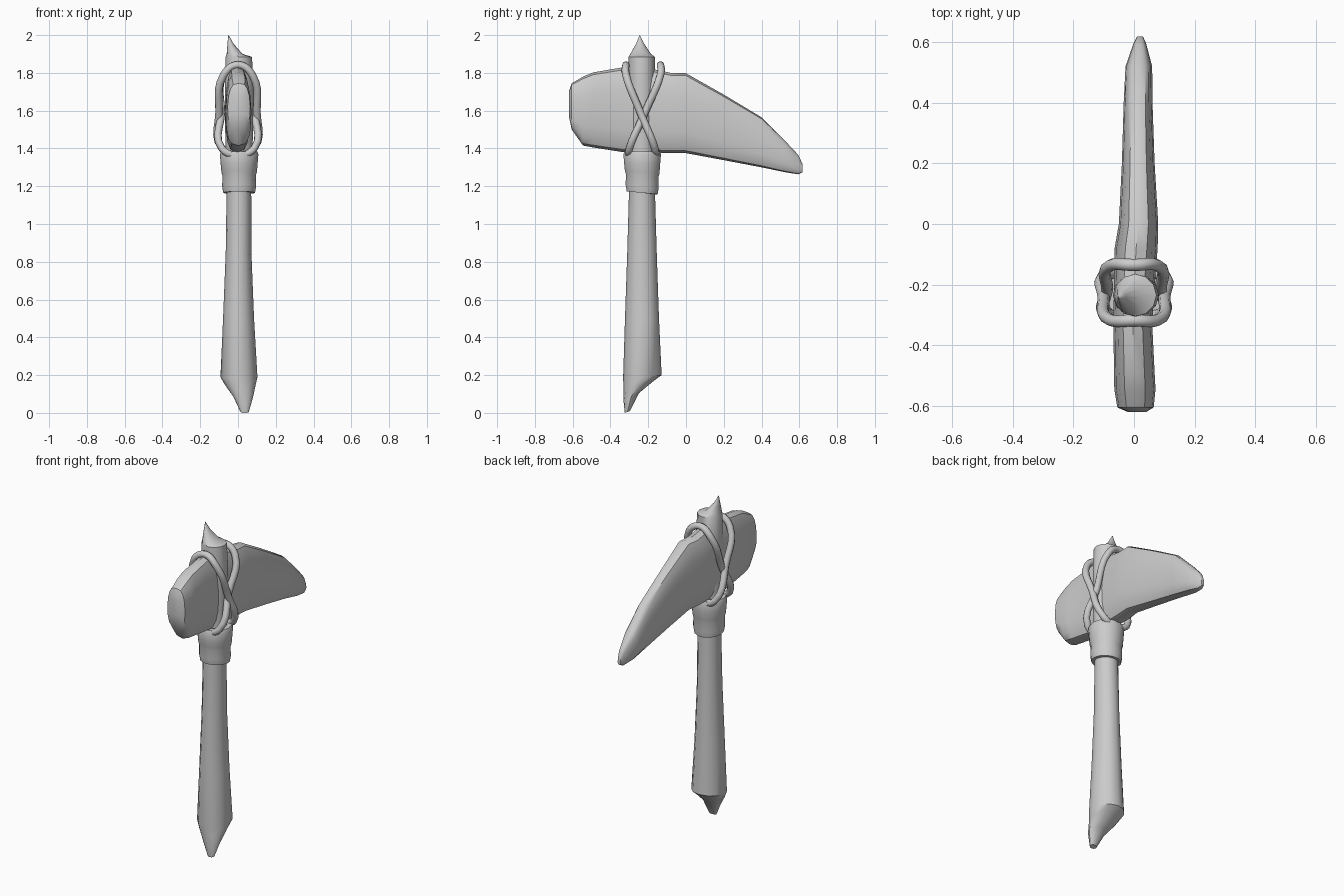
import bpy, bmesh, math

if "Cube" in bpy.data.objects:
    bpy.data.objects.remove(bpy.data.objects["Cube"])


def finish(ob, angle):
    bpy.ops.object.select_all(action='DESELECT')
    ob.select_set(True)
    bpy.context.view_layer.objects.active = ob
    bpy.ops.object.shade_smooth_by_angle(angle=math.radians(angle))


def loft(name, rings, angle=40):
    """Skin a list of equal-length point rings and cap both ends."""
    bm = bmesh.new()
    rows = [[bm.verts.new(p) for p in r] for r in rings]
    n = len(rows[0])
    for a, b in zip(rows, rows[1:]):
        for i in range(n):
            j = (i + 1) % n
            bm.faces.new((a[i], a[j], b[j], b[i]))
    bm.faces.new(rows[0][::-1])
    bm.faces.new(rows[-1])
    bmesh.ops.recalc_face_normals(bm, faces=bm.faces)
    me = bpy.data.meshes.new(name)
    bm.to_mesh(me)
    bm.free()
    ob = bpy.data.objects.new(name, me)
    bpy.context.collection.objects.link(ob)
    finish(ob, angle)
    return ob


def z_ring(cx, cy, z, rx, ry, tilt=0.0, n=12):
    """Horizontal ellipse, tilted so +y rises by tilt."""
    angs = [2 * math.pi * i / n for i in range(n)]
    return [(cx + rx * math.cos(a), cy + ry * math.sin(a), z + tilt * math.sin(a)) for a in angs]


# Handle: splintered foot, tapering shaft, off-centre broken spike on top
handle = [
    (0.035, -0.310, 0.005, 0.022, 0.014, 0.005),
    (0.028, -0.290, 0.085, 0.052, 0.041, 0.02),
    (0.012, -0.250, 0.150, 0.082, 0.080, 0.02),
    (0.005, -0.231, 0.190, 0.098, 0.102, 0.01),
    (0.003, -0.233, 0.50, 0.082, 0.090, 0),
    (0.003, -0.233, 0.85, 0.068, 0.078, 0),
    (0.005, -0.233, 1.20, 0.065, 0.068, 0),
    (0.006, -0.235, 1.50, 0.074, 0.069, 0),
    (0.006, -0.235, 1.75, 0.076, 0.071, 0),
    (0.004, -0.235, 1.885, 0.070, 0.070, 0),
    (-0.018, -0.240, 1.90, 0.042, 0.055, 0),
    (-0.040, -0.243, 1.955, 0.016, 0.021, 0),
    (-0.050, -0.245, 2.0, 0.001, 0.001, 0),
]
loft("handle", [z_ring(*r) for r in handle])

# Wrapped binding collar below the head
collar = [
    (0.07, 1.165), (0.084, 1.165), (0.090, 1.20), (0.088, 1.255), (0.094, 1.275),
    (0.098, 1.32), (0.102, 1.37), (0.095, 1.385), (0.07, 1.385),
]
loft("binding_collar", [z_ring(0.006, -0.232, z, r, r, -0.008 if z < 1.3 else 0, 14)
                        for r, z in collar])


def head_ring(y, z0, z1, x0, x1, n=16):
    """Upright rounded slab section, slightly thinner towards its top."""
    pts = []
    for i in range(n):
        a = 2 * math.pi * i / n
        c, s = math.cos(a), math.sin(a)
        u = math.copysign(abs(c) ** 0.6, c) * (1 - 0.12 * max(s, 0))
        v = math.copysign(abs(s) ** 0.8, s)
        pts.append(((x0 + x1) / 2 + u * (x1 - x0) / 2, y, (z0 + z1) / 2 + v * (z1 - z0) / 2))
    return pts


# Stone head: blunt poll at the front, long drooping point at the back
head = [
    (-0.620, 1.57, 1.70, -0.02, 0.04),
    (-0.605, 1.50, 1.745, -0.055, 0.065),
    (-0.545, 1.415, 1.78, -0.065, 0.071),
    (-0.490, 1.405, 1.803, -0.066, 0.068),
    (-0.330, 1.38, 1.83, -0.068, 0.060),
    (-0.200, 1.38, 1.825, -0.066, 0.068),
    (-0.080, 1.375, 1.80, -0.064, 0.078),
    (0.0, 1.375, 1.798, -0.050, 0.080),
    (0.20, 1.338, 1.685, -0.040, 0.068),
    (0.40, 1.30, 1.565, -0.034, 0.061),
    (0.52, 1.275, 1.445, -0.028, 0.060),
    (0.595, 1.263, 1.365, -0.002, 0.040),
    (0.618, 1.275, 1.315, 0.010, 0.030),
]
loft("stone_head", [head_ring(*r) for r in head])


def strap(name, top_y, low_y, side):
    """Closed cord over the head on one side of the handle and under it on the other."""
    mid = (top_y + low_y) / 2
    half = [(0.075, top_y, 1.79), (side, mid, 1.59), (0.085, low_y, 1.40)]
    pts = [(0.0, top_y, 1.842)] + half + [(0.0, low_y, 1.365)]
    pts += [(-x, y, z) for x, y, z in reversed(half)]
    cu = bpy.data.curves.new(name, 'CURVE')
    cu.dimensions = '3D'
    cu.bevel_depth = 0.02
    cu.bevel_resolution = 2
    cu.resolution_u = 5
    sp = cu.splines.new('BEZIER')
    sp.bezier_points.add(len(pts) - 1)
    sp.use_cyclic_u = True
    for bp, p in zip(sp.bezier_points, pts):
        bp.co = p
        bp.handle_left_type = bp.handle_right_type = 'AUTO'
    ob = bpy.data.objects.new(name, cu)
    bpy.context.collection.objects.link(ob)
    bpy.ops.object.select_all(action='DESELECT')
    ob.select_set(True)
    bpy.context.view_layer.objects.active = ob
    bpy.ops.object.convert(target='MESH')
    finish(bpy.context.view_layer.objects.active, 60)


# Two crossing lashings
strap("lashing_front", -0.318, -0.165, 0.100)
strap("lashing_back", -0.135, -0.300, 0.088)
